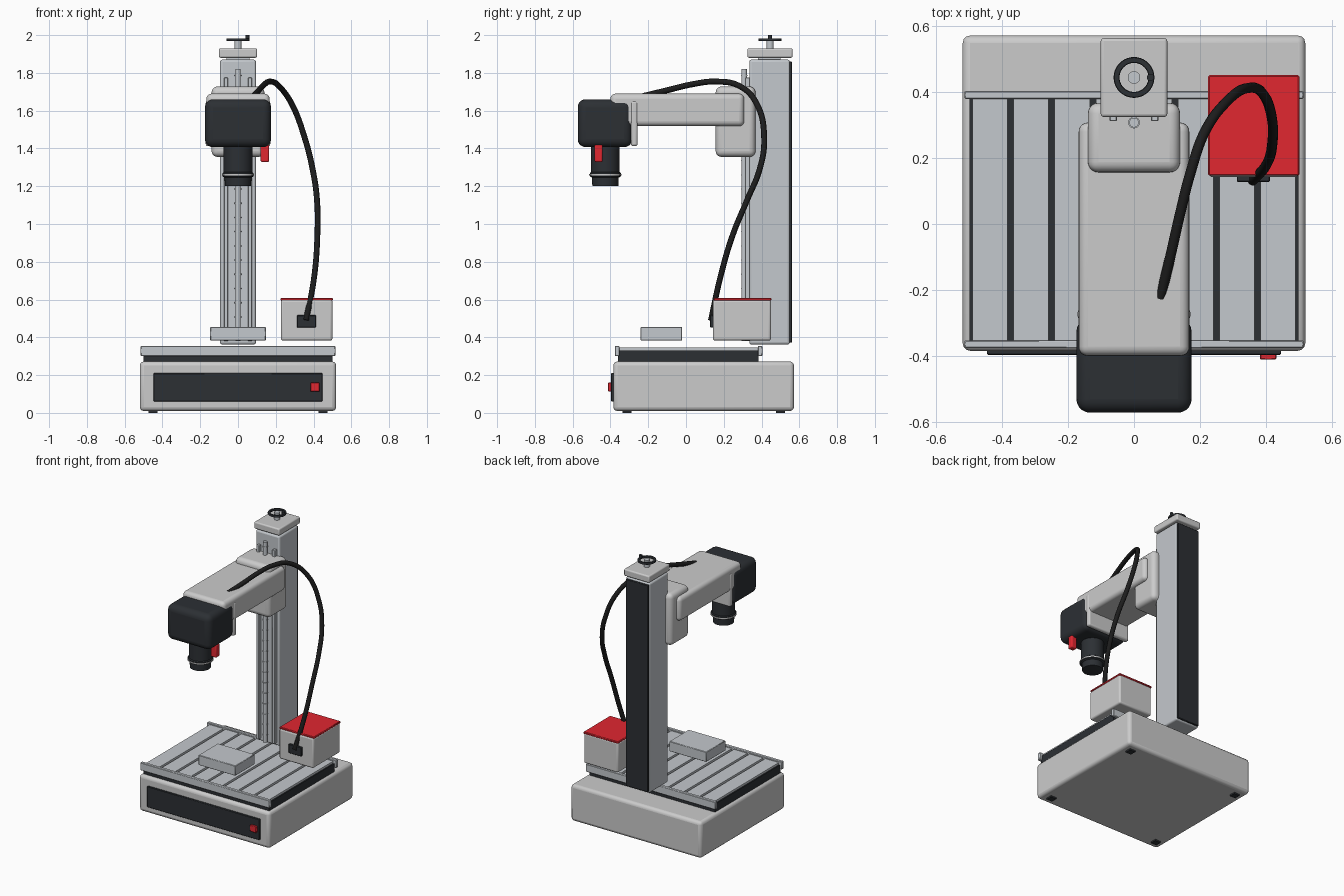
import bpy, bmesh
from math import pi
from mathutils import Matrix, Vector

if "Cube" in bpy.data.objects:
    bpy.data.objects.remove(bpy.data.objects["Cube"])


def material(name, rgb):
    m = bpy.data.materials.new(name)
    m.diffuse_color = (*rgb, 1)
    m.use_nodes = True
    m.node_tree.nodes["Principled BSDF"].inputs["Base Color"].default_value = m.diffuse_color
    return m


STEEL = material("steel", (0.55, 0.58, 0.61))
DARK = material("dark", (0.025, 0.029, 0.034))
BLACK = material("cable_black", (0.012, 0.012, 0.012))
RED = material("red", (0.75, 0.02, 0.03))


def finish(name, bm, mat, bevel=0, segs=3):
    me = bpy.data.meshes.new(name)
    bm.to_mesh(me)
    bm.free()
    ob = bpy.data.objects.new(name, me)
    bpy.context.collection.objects.link(ob)
    if mat:
        me.materials.append(mat)
    if bevel:
        mod = ob.modifiers.new("bevel", 'BEVEL')
        mod.width, mod.segments = bevel, segs
    bpy.ops.object.select_all(action='DESELECT')
    ob.select_set(True)
    bpy.context.view_layer.objects.active = ob
    bpy.ops.object.shade_smooth_by_angle()
    return ob


def box(name, x, y, z, mat=None, bevel=0, segs=3):
    """Box from (min, max) ranges along each axis."""
    bm = bmesh.new()
    bmesh.ops.create_cube(bm, size=1)
    lo, hi = Vector((x[0], y[0], z[0])), Vector((x[1], y[1], z[1]))
    bmesh.ops.scale(bm, vec=hi - lo, verts=bm.verts)
    bmesh.ops.translate(bm, vec=(lo + hi) / 2, verts=bm.verts)
    return finish(name, bm, mat, bevel, segs)


def lathe(name, x, y, profile, mat=None, steps=40, closed=False):
    """Revolve (radius, z) points about a vertical axis through x, y."""
    bm = bmesh.new()
    vs = [bm.verts.new((r, 0, z)) for r, z in profile]
    es = [bm.edges.new(p) for p in zip(vs, vs[1:])]
    if closed:
        es.append(bm.edges.new((vs[-1], vs[0])))
    bmesh.ops.spin(bm, geom=vs + es, cent=(0, 0, 0), axis=(0, 0, 1),
                   angle=2 * pi, steps=steps)
    bmesh.ops.remove_doubles(bm, verts=bm.verts, dist=1e-5)
    bmesh.ops.recalc_face_normals(bm, faces=bm.faces)
    bmesh.ops.translate(bm, vec=(x, y, 0), verts=bm.verts)
    return finish(name, bm, mat)


def cylinder(name, x, y, r, z0, z1, mat=None):
    return lathe(name, x, y, [(0, z0), (r, z0), (r, z1), (0, z1)], mat)


# base housing, feet and front panel
box("base", (-.52, .52), (-.385, .572), (.01, .272), None, .022)
for fx in (-.45, .45):
    for fy in (-.312, .5):
        box("foot", (fx - .023, fx + .023), (fy - .023, fy + .023), (0, .02), DARK)
box("front_panel", (-.447, .447), (-.397, -.38), (.06, .21), DARK, .003, 1)
box("power_button", (.383, .432), (-.412, -.395), (.113, .16), RED, .003, 1)

# slotted bed with end rails
box("bed_core", (-.5, .5), (-.36, .385), (.27, .33), DARK)
for i in range(8):
    cx = -.4375 + .125 * i
    box("bed_slat", (cx - .0535, cx + .0535), (-.36, .385), (.325, .345), STEEL)
for ry in (-.365, .392):
    box("bed_end_rail", (-.515, .515), (ry - .012, ry + .012), (.3, .355), STEEL, .003, 1)
box("workpiece", (-.147, .147), (-.24, -.02), (.383, .455), STEEL, .003, 1)

# column, back cover and cap
box("column", (-.095, .095), (.335, .55), (.362, 1.87), STEEL, .012)
box("column_back_cover", (-.088, .088), (.545, .561), (.372, 1.86), DARK, .003, 1)
box("column_neck", (-.06, .06), (.38, .5), (1.86, 1.89), STEEL)
box("column_cap", (-.101, .101), (.325, .564), (1.88, 1.93), None, .009)

# guide rails and lead screw
for gx in (-.063, .063):
    box("guide_rail", (gx - .011, gx + .011), (.312, .338), (.38, 1.775), STEEL, .003, 1)
cylinder("lead_screw", 0, .308, .0145, .38, 1.82, STEEL)
for i in range(19):
    z = .43 + .0752 * i
    cylinder("screw_ring", 0, .308, .0175, z, z + .006, STEEL)

# crank wheel on top
cylinder("crank_stem", 0, .445, .019, 1.925, 1.982, STEEL)
lathe("crank_wheel", 0, .445, [(.046, 1.969), (.060, 1.969), (.062, 1.975),
                              (.060, 1.982), (.046, 1.982), (.044, 1.975)],
      DARK, closed=True)
cylinder("crank_knob", .05, .445, .011, 1.975, 2.0, DARK)

# carriage and arm
box("carriage", (-.14, .14), (.157, .368), (1.355, 1.728), None, .032, 5)
box("arm", (-.168, .168), (-.4, .308), (1.518, 1.69), None, .028, 5)

# camera-like head, back plate and barrel
box("head", (-.175, .175), (-.573, -.285), (1.407, 1.66), DARK, .042, 5)
box("head_back_plate", (-.171, .171), (-.292, -.256), (1.412, 1.652), None, .012)
lathe("barrel", 0, -.427, [(0, 1.42), (.076, 1.42), (.076, 1.275), (.082, 1.27),
                           (.082, 1.252), (.071, 1.246), (.069, 1.202), (.06, 1.2),
                           (0, 1.2)], DARK, 48)
lathe("barrel_ring", 0, -.427, [(.078, 1.256), (.086, 1.256), (.086, 1.264),
                                (.078, 1.264)], None, 48, True)
box("indicator", (.12, .165), (-.484, -.442), (1.328, 1.42), RED, .008)

# control box, lid and socket
box("control_box", (.227, .5), (.142, .45), (.383, .6), None, .012)
box("control_box_lid", (.225, .502), (.147, .452), (.594, .609), RED, .004, 1)
box("cable_socket", (.312, .413), (.128, .145), (.452, .517), DARK, .003, 1)

# cable from arm to control box
path = [(.08, -.225, 1.678), (.11, -.1, 1.708), (.142, .04, 1.741), (.17, .15, 1.754),
        (.215, .28, 1.732), (.285, .375, 1.635), (.355, .414, 1.45), (.395, .39, 1.29),
        (.418, .325, 1.13), (.42, .245, .935), (.402, .18, .71), (.36, .132, .49)]
cu = bpy.data.curves.new("cable", 'CURVE')
cu.dimensions = '3D'
cu.bevel_depth, cu.bevel_resolution, cu.use_fill_caps = .0155, 4, True
cu.resolution_u = 8
sp = cu.splines.new('BEZIER')
sp.bezier_points.add(len(path) - 1)
for bp, co in zip(sp.bezier_points, path):
    bp.co = co
    bp.handle_left_type = bp.handle_right_type = 'AUTO'
cu.materials.append(BLACK)
bpy.context.collection.objects.link(bpy.data.objects.new("cable", cu))
